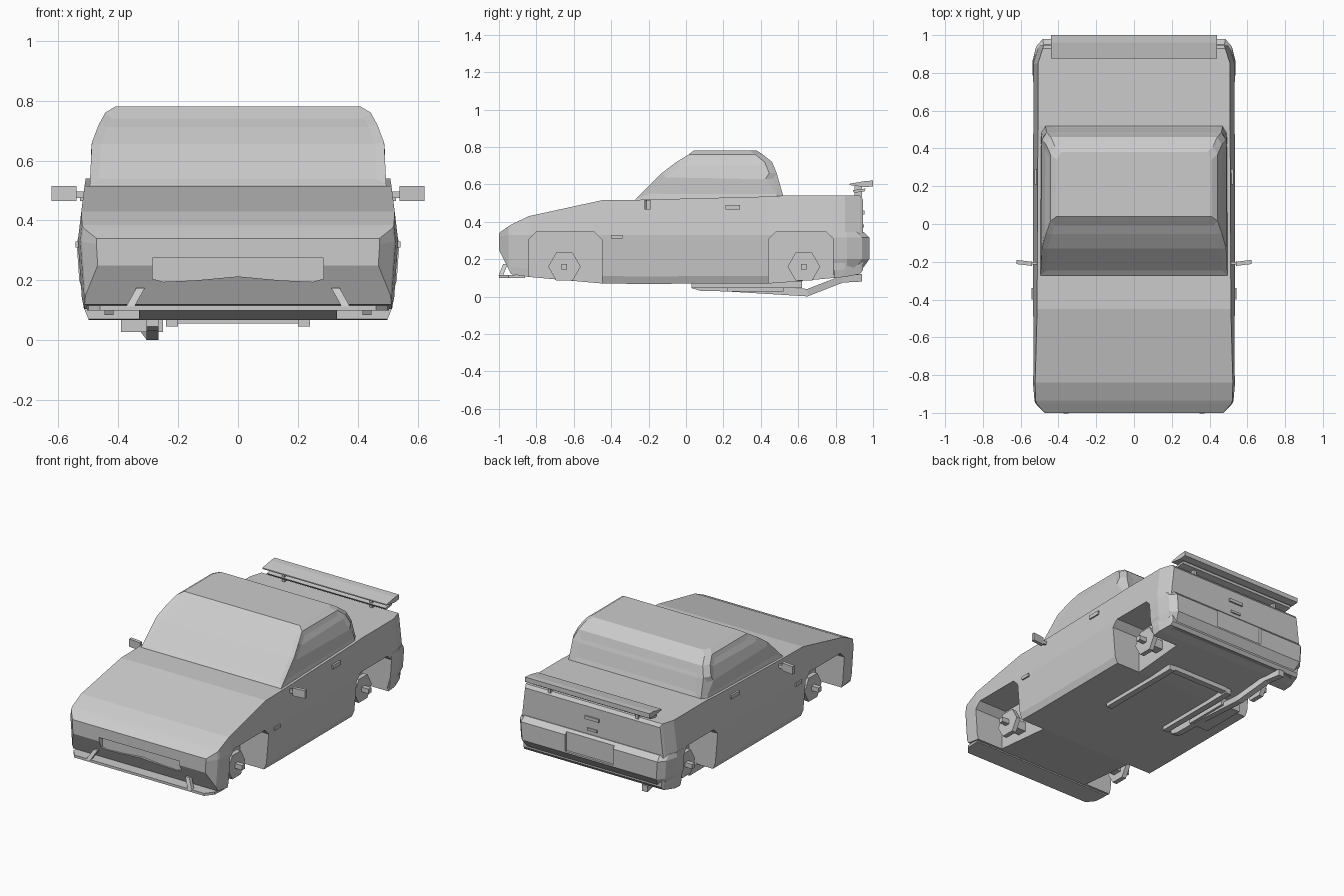
import bpy, bmesh, math
from mathutils import Vector

cube = bpy.data.objects.get("Cube")
if cube:
    bpy.data.objects.remove(cube)

grey = bpy.data.materials.new("light grey paint")
grey.use_nodes = True
grey.diffuse_color = (0.6, 0.6, 0.6, 1)
grey.node_tree.nodes["Principled BSDF"].inputs["Base Color"].default_value = (0.6, 0.6, 0.6, 1)


def finish(name, bm):
    bmesh.ops.recalc_face_normals(bm, faces=bm.faces)
    mesh = bpy.data.meshes.new(name)
    bm.to_mesh(mesh)
    bm.free()
    mesh.materials.append(grey)
    ob = bpy.data.objects.new(name, mesh)
    bpy.context.collection.objects.link(ob)
    return ob


def loft_bm(rings):
    """Skin a list of equally long point rings and cap both ends."""
    bm = bmesh.new()
    rows = [[bm.verts.new(p) for p in ring] for ring in rings]
    n = len(rows[0])
    for a, b in zip(rows, rows[1:]):
        for i in range(n):
            bm.faces.new((a[i], a[(i + 1) % n], b[(i + 1) % n], b[i]))
    bm.faces.new(rows[0])
    bm.faces.new(rows[-1])
    bmesh.ops.recalc_face_normals(bm, faces=bm.faces)
    return bm


def loft(name, rings):
    return finish(name, loft_bm(rings))


def box(name, x, y, z):
    return loft(name, [[(x[0], y[0], h), (x[1], y[0], h), (x[1], y[1], h), (x[0], y[1], h)] for h in z])


def side_prism(name, x, outline):
    """Extrude a (y, z) outline between two x values."""
    return loft(name, [[(v, y, z) for y, z in outline] for v in x])


def cut(ob, cutters):
    for c in cutters:
        c.hide_render = True
        mod = ob.modifiers.new("cut", "BOOLEAN")
        mod.operation = "DIFFERENCE"
        mod.solver = "EXACT"
        mod.object = c
    deps = bpy.context.evaluated_depsgraph_get()
    mesh = bpy.data.meshes.new_from_object(ob.evaluated_get(deps))
    ob.modifiers.clear()
    ob.data = mesh
    for c in cutters:
        bpy.data.objects.remove(c)


def side_width(z):
    pts = [(0.06, 0.495), (0.12, 0.52), (0.33, 0.535), (0.5, 0.515), (0.56, 0.505)]
    for (a, wa), (b, wb) in zip(pts, pts[1:]):
        if z <= b:
            return wa + (wb - wa) * (z - a) / (b - a)
    return pts[-1][1]


# Lower body: stations of y, bottom, top, width factor
stations = [(-1.0, 0.25, 0.34, 0.885), (-0.95, 0.15, 0.375, 0.975), (-0.935, 0.12, 0.385, 0.985),
            (-0.84, 0.105, 0.43, 1), (-0.45, 0.07, 0.515, 1), (-0.27, 0.068, 0.517, 1),
            (0.44, 0.07, 0.535, 1), (0.52, 0.075, 0.54, 1), (0.85, 0.105, 0.54, 1),
            (0.93, 0.12, 0.54, 0.95), (0.945, 0.14, 0.52, 0.935)]
rings = []
for y, low, top, s in stations:
    levels = [low, low + 0.04, min(0.33, top - 0.02), top]
    half = [(side_width(z) * s, y, z) for z in levels]
    rings.append(half + [(-x, yy, z) for x, yy, z in reversed(half)])
body = loft("body", rings)

cutters = []
for s in (-1, 1):
    for a, b in ((-0.84, -0.45), (0.44, 0.79)):
        cutters.append(side_prism("arch_cutter", (0.33 * s, 0.7 * s),
                                  [(a, -0.1), (a, 0.305), (a + 0.04, 0.345),
                                   (b - 0.04, 0.345), (b, 0.305), (b, -0.1)]))
# Front intake recess with a raised centre in its lower edge
intake = [(-0.285, 0.275), (-0.285, 0.205), (-0.25, 0.195), (-0.14, 0.2), (0, 0.213),
          (0.14, 0.2), (0.25, 0.195), (0.285, 0.205), (0.285, 0.275)]
cutters.append(loft("intake_cutter", [[(x, y, z) for x, z in intake] for y in (-1.1, -0.965)]))
cut(body, cutters)

# Cab: rings of height, front, back, half width
rings = []
for z, f, b, w in [(0.49, -0.285, 0.535, 0.508), (0.52, -0.27, 0.525, 0.495), (0.66, -0.13, 0.485, 0.488),
                   (0.72, -0.05, 0.46, 0.465), (0.76, 0.015, 0.41, 0.443), (0.78, 0.04, 0.38, 0.41)]:
    rings.append([(-w, f, z), (w, f, z), (w, b - 0.04, z), (w - 0.025, b, z),
                  (-w + 0.025, b, z), (-w, b - 0.04, z)])
bm = loft_bm(rings)
bm.normal_update()


def window(rule, thickness):
    faces = [f for f in bm.faces if 0.53 < f.calc_center_median().z < 0.75 and rule(f)]
    bmesh.ops.inset_region(bm, faces=faces, thickness=thickness, depth=-0.004, use_even_offset=True)


window(lambda f: f.normal.y < -0.5, 0.03)
window(lambda f: f.normal.y > 0.8 and f.calc_center_median().z < 0.71, 0.05)
window(lambda f: f.normal.x > 0.8, 0.03)
window(lambda f: f.normal.x < -0.8, 0.03)
finish("cab", bm)

# Rear bumper wrapping the corners
rings = []
for z, back, w in [(0.115, 0.92, 0.505), (0.2, 0.98, 0.53), (0.315, 0.98, 0.538), (0.345, 0.95, 0.534)]:
    rings.append([(-w, 0.785, z), (w, 0.785, z), (w, 0.86, z), (w - 0.02, back - 0.04, z), (w - 0.055, back, z),
                  (-w + 0.055, back, z), (-w + 0.02, back - 0.04, z), (-w, 0.86, z)])
bumper = loft("rear_bumper", rings)
cut(bumper, [box("plate_cutter", (-0.17, 0.17), (0.965, 1.1), (0.21, 0.4))])
box("tailgate_handle", (-0.05, 0.05), (0.93, 0.955), (0.44, 0.46))
box("tailgate_latch", (-0.035, 0.035), (0.93, 0.953), (0.37, 0.385))

# Front splitter and its struts
lip = [(-0.46, -1.0), (0.46, -1.0), (0.5, -0.95), (0.505, -0.86), (-0.505, -0.86), (-0.5, -0.95)]
loft("front_splitter", [[(x, y, z) for x, y in lip] for z in (0.1, 0.116)])
for s, side in ((-1, "right"), (1, "left")):
    rings = []
    for y, z, x in ((-0.965, 0.175, 0.325), (-0.99, 0.112, 0.36)):
        rings.append([(s * (x + dx), y + dy, z) for dx, dy in
                      ((-0.014, -0.012), (0.014, -0.012), (0.014, 0.012), (-0.014, 0.012))])
    loft(side + "_splitter_strut", rings)

    # Wheel hubs: hexagonal disc, axle and square stub
    for y, where in ((-0.65, "front"), (0.63, "rear")):
        hexagon = [(y + 0.087 * math.cos(i * math.pi / 3), 0.16 + 0.087 * math.sin(i * math.pi / 3))
                   for i in range(6)]
        side_prism(f"{side}_{where}_hub", (0.415 * s, 0.445 * s), hexagon)
        box(f"{side}_{where}_axle", (0.3 * s, 0.42 * s), (y - 0.03, y + 0.03), (0.13, 0.19))
        box(f"{side}_{where}_stub", (0.44 * s, 0.495 * s), (y - 0.015, y + 0.015), (0.145, 0.175))

    # Door mirror, handle and fender marker
    box(side + "_mirror_arm", (0.49 * s, 0.555 * s), (-0.215, -0.2), (0.475, 0.497))
    loft(side + "_mirror", [[(s * x, y, z) for x, y in
                             ((0.54, -0.222), (0.622, -0.212), (0.622, -0.19), (0.54, -0.2))]
                            for z in (0.465, 0.515)])
    box(side + "_door_handle", (0.5 * s, 0.527 * s), (0.21, 0.29), (0.465, 0.49))
    box(side + "_fender_marker", (0.52 * s, 0.543 * s), (-0.4, -0.34), (0.31, 0.33))

    # Wing supports and underbody rails
    box(side + "_wing_support", (0.3 * s, 0.32 * s), (0.9, 0.94), (0.53, 0.59))
    box(side + "_chassis_rail", (0.2 * s, 0.24 * s), (0.03, 0.62), (0.045, 0.08))
box("chassis_crossbar", (-0.2, 0.2), (0.58, 0.62), (0.055, 0.09))

# Rear wing and lower blade
side_prism("rear_wing", (-0.44, 0.44), [(0.875, 0.603), (0.96, 0.618), (1.0, 0.62),
                                        (1.0, 0.59), (0.96, 0.585), (0.875, 0.596)])
side_prism("lower_wing_blade", (-0.42, 0.42), [(0.89, 0.568), (0.96, 0.578), (0.955, 0.563), (0.9, 0.555)])

# Exhaust: square pipe swept along a path, with a silencer
path = [Vector(p) for p in [(-0.285, 0.03, 0.065), (-0.285, 0.08, 0.05), (-0.285, 0.21, 0.048),
                            (-0.285, 0.65, 0.021), (-0.34, 0.84, 0.095), (-0.365, 0.94, 0.1)]]
r = 0.02
loft("exhaust_pipe", [[p + Vector(o) for o in ((-r, 0, -r), (r, 0, -r), (r, 0, r), (-r, 0, r))] for p in path])
box("exhaust_silencer", (-0.39, -0.25), (0.22, 0.52), (0.027, 0.075))
